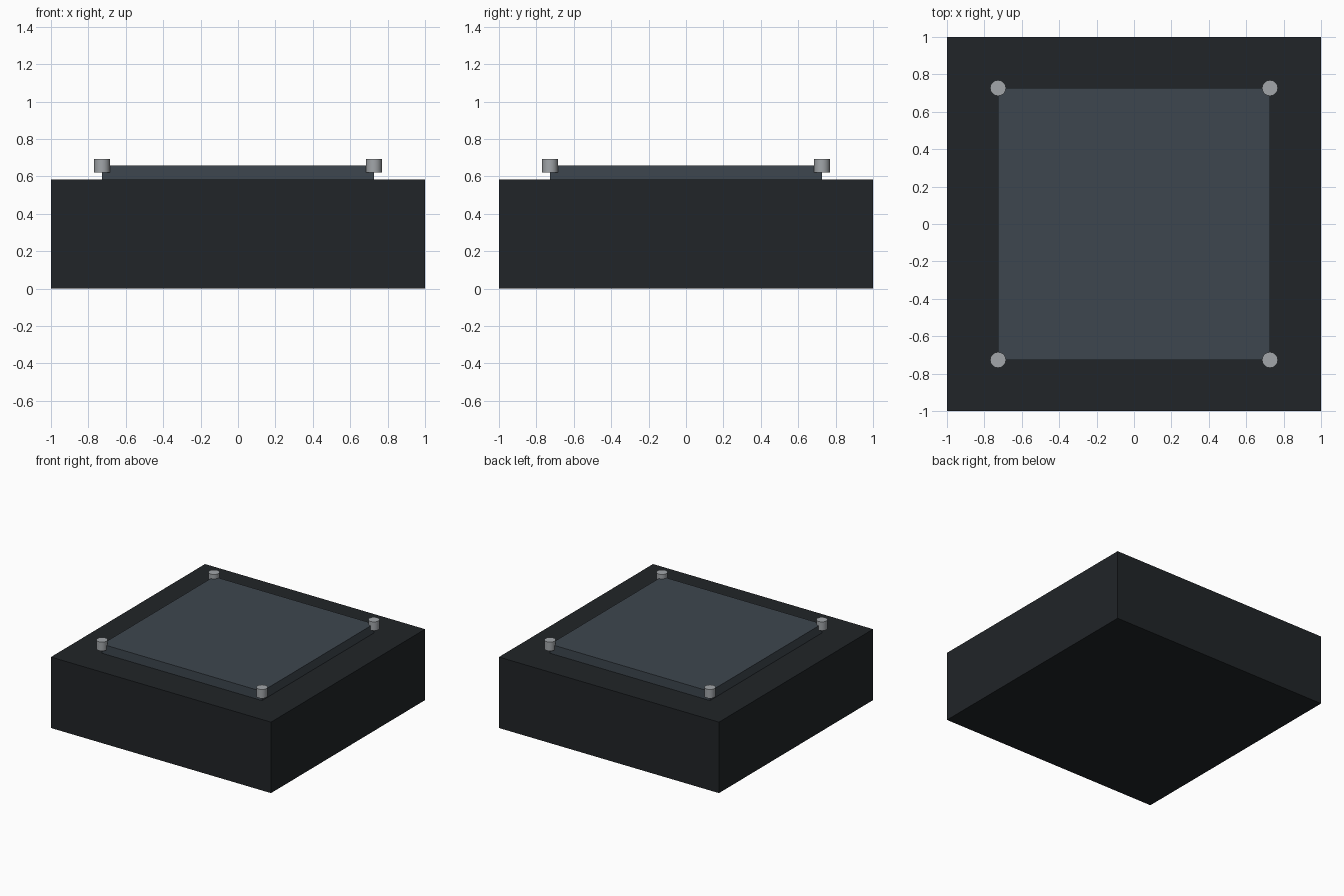
import bpy

if "Cube" in bpy.data.objects:
    bpy.data.objects.remove(bpy.data.objects["Cube"])


def material(name, rgb):
    m = bpy.data.materials.new(name)
    m.diffuse_color = (*rgb, 1)
    m.use_nodes = True
    m.node_tree.nodes["Principled BSDF"].inputs["Base Color"].default_value = m.diffuse_color
    return m


def box(name, half, z0, z1, mat):
    bpy.ops.mesh.primitive_cube_add(size=1, location=(0, 0, (z0 + z1) / 2))
    o = bpy.context.object
    o.name = name
    o.scale = (2 * half, 2 * half, z1 - z0)
    bpy.ops.object.transform_apply(location=False, rotation=False, scale=True)
    o.data.materials.append(mat)
    return o


dark = material("dark_body", (0.015, 0.018, 0.021))
slate = material("slate_panel", (0.048, 0.062, 0.077))
steel = material("steel", (0.36, 0.38, 0.40))

# Main block and the raised panel sitting on it
box("base_block", 1.0, 0.0, 0.583, dark)
box("top_panel", 0.727, 0.583, 0.658, slate)

# Bolt heads centred on the panel corners, slightly above the block
for sx, side in ((-1, "left"), (1, "right")):
    for sy, end in ((-1, "front"), (1, "back")):
        bpy.ops.mesh.primitive_cylinder_add(
            vertices=20, radius=0.042, depth=0.073,
            location=(sx * 0.727, sy * 0.727, 0.657))
        bolt = bpy.context.object
        bolt.name = f"bolt_{end}_{side}"
        bolt.data.materials.append(steel)
        bpy.ops.object.shade_smooth_by_angle()
